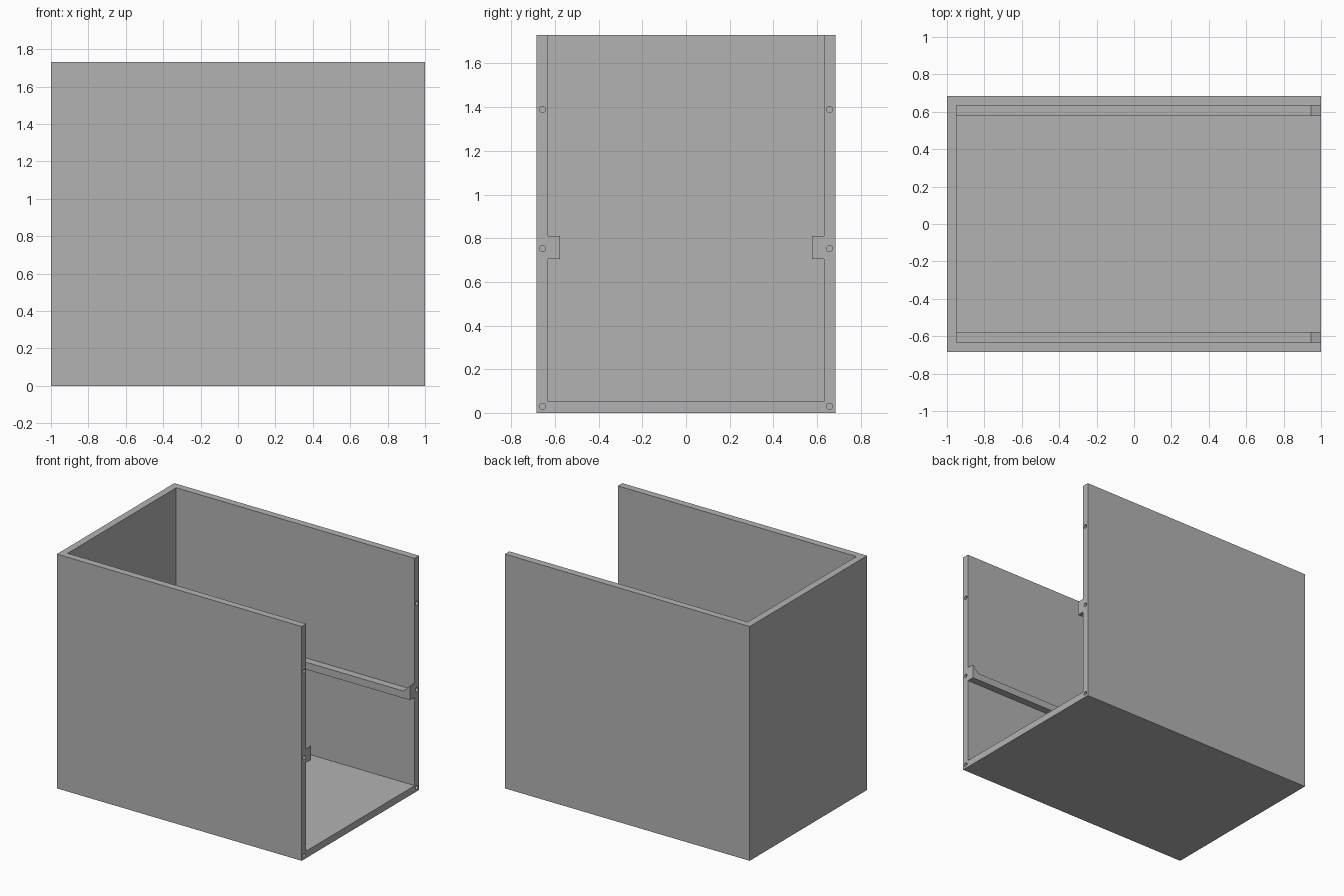
import bpy
import bmesh
from mathutils import Matrix

if "Cube" in bpy.data.objects:
    bpy.data.objects.remove(bpy.data.objects["Cube"], do_unlink=True)

HALF_X, HALF_Y, HEIGHT = 1.0, 0.685, 1.73
WALL = 0.052
INNER_Y = HALF_Y - WALL
RAIL_Y = 0.578
RAIL_LOW, RAIL_TOP, RAIL_LIP = 0.704, 0.757, 0.81

grey = bpy.data.materials.new("plain grey")
grey.use_nodes = True
grey.diffuse_color = (0.45, 0.45, 0.45, 1)
grey.node_tree.nodes["Principled BSDF"].inputs["Base Color"].default_value = grey.diffuse_color


def finish(bm, name):
    bmesh.ops.recalc_face_normals(bm, faces=bm.faces)
    mesh = bpy.data.meshes.new(name)
    bm.to_mesh(mesh)
    bm.free()
    mesh.materials.append(grey)
    obj = bpy.data.objects.new(name, mesh)
    bpy.context.collection.objects.link(obj)
    return obj


def box(name, low, high):
    bm = bmesh.new()
    bmesh.ops.create_cube(bm, size=1)
    for v in bm.verts:
        v.co = [h if c > 0 else l for c, l, h in zip(v.co, low, high)]
    return finish(bm, name)


def cut(target, cutter):
    mod = target.modifiers.new("cut", "BOOLEAN")
    mod.operation = "DIFFERENCE"
    mod.solver = "EXACT"
    mod.object = cutter
    bpy.context.view_layer.objects.active = target
    bpy.ops.object.modifier_apply(modifier=mod.name)
    bpy.data.objects.remove(cutter, do_unlink=True)


# Case: floor, two long walls and one end wall, open at the top and at +x
case = box("case", (-HALF_X, -HALF_Y, 0), (HALF_X, HALF_Y, HEIGHT))
cut(case, box("cavity_cutter", (-HALF_X + WALL, -INNER_Y, WALL),
              (HALF_X + 1, INNER_Y, HEIGHT + 1)))

# Screw holes in the open rim
bm = bmesh.new()
for side in (-1, 1):
    for z in (0.03, 0.752, 1.39):
        place = Matrix.Translation((HALF_X, side * 0.657, z)) @ Matrix.Rotation(1.5707963, 4, "Y")
        bmesh.ops.create_cone(bm, cap_ends=True, segments=24, radius1=0.014,
                              radius2=0.014, depth=0.2, matrix=place)
cut(case, finish(bm, "screw_hole_cutter"))

# Shelf rails with a sloped stop at the open end
profile = [(-HALF_X + WALL, RAIL_LOW), (HALF_X, RAIL_LOW), (HALF_X, RAIL_LIP),
           (HALF_X - 0.053, RAIL_TOP), (-HALF_X + WALL, RAIL_TOP)]
for side, name in ((1, "back_rail"), (-1, "front_rail")):
    bm = bmesh.new()
    face = bm.faces.new([bm.verts.new((x, side * INNER_Y, z)) for x, z in profile])
    grown = bmesh.ops.extrude_face_region(bm, geom=[face])["geom"]
    bmesh.ops.translate(bm, vec=(0, side * (RAIL_Y - INNER_Y), 0),
                        verts=[g for g in grown if isinstance(g, bmesh.types.BMVert)])
    finish(bm, name)
